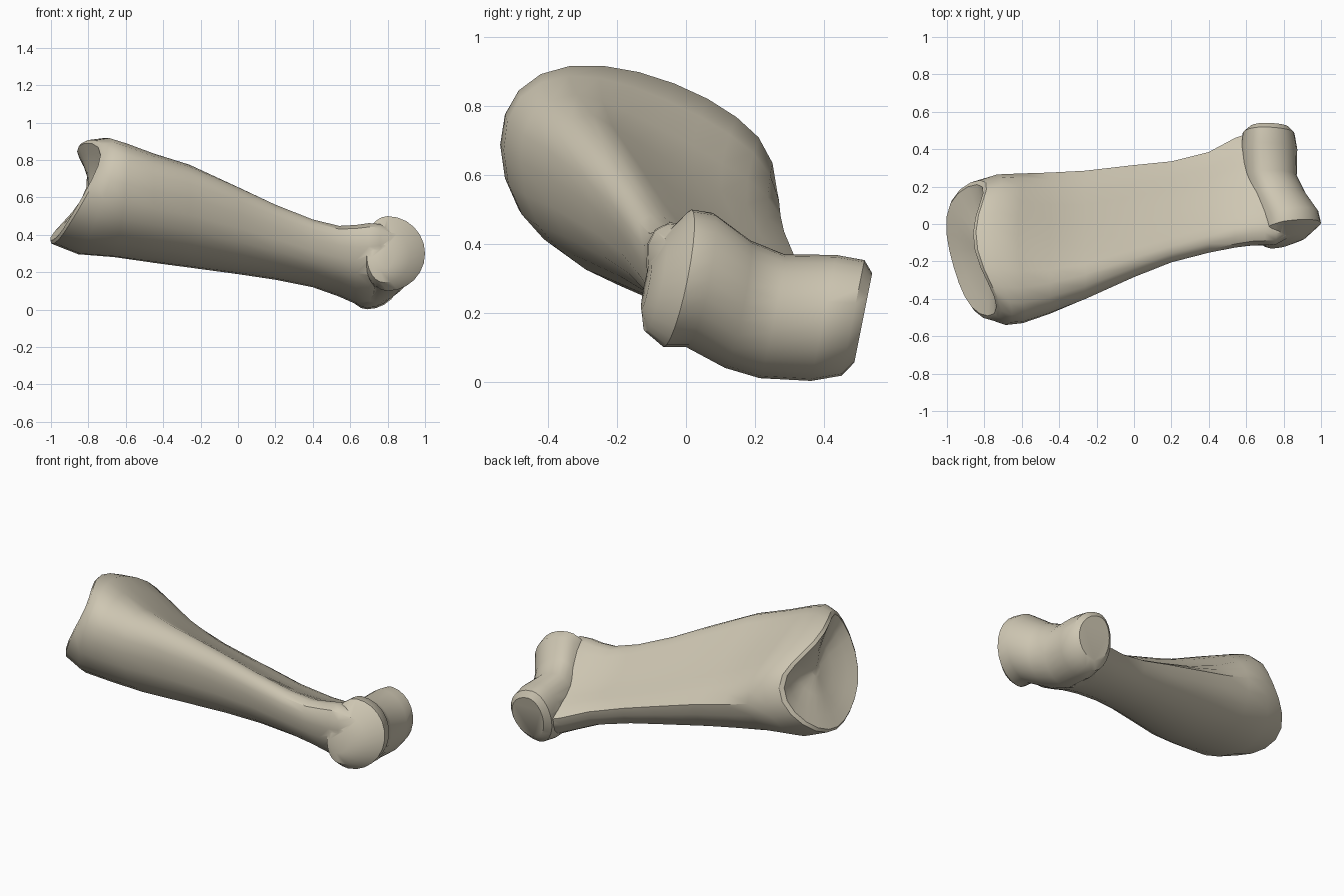
import bpy
import bmesh
from math import cos, sin, radians, tau
from mathutils import Vector

old = bpy.data.objects.get("Cube")
if old:
    bpy.data.objects.remove(old)

SIDES = 24
ANGLES = [tau * i / SIDES for i in range(SIDES)]

bone = bpy.data.materials.new("bone")
bone.use_nodes = True
bone.diffuse_color = (0.62, 0.57, 0.45, 1)
bone.node_tree.nodes["Principled BSDF"].inputs["Base Color"].default_value = bone.diffuse_color


def loft(name, rings):
    """Skin a list of closed rings and cap both ends."""
    bm = bmesh.new()
    loops = [[bm.verts.new(p) for p in ring] for ring in rings]
    for a, b in zip(loops, loops[1:]):
        for i in range(SIDES):
            j = (i + 1) % SIDES
            bm.faces.new((a[i], a[j], b[j], b[i]))
    for end in (loops[0], loops[-1]):
        bm.faces.new(end)
    bmesh.ops.recalc_face_normals(bm, faces=bm.faces)
    mesh = bpy.data.meshes.new(name)
    bm.to_mesh(mesh)
    bm.free()
    mesh.materials.append(bone)
    obj = bpy.data.objects.new(name, mesh)
    bpy.context.collection.objects.link(obj)
    return obj


def section(x, front, back, low, high, tilt, flat, slant=0, scale=1):
    """Oval across the shaft, leaning at its upper front ridge and
    flattened on its upper back side."""
    half = tau / 8 - radians(tilt) / 2
    n = Vector((cos(half), sin(half)))
    ring = []
    for t in ANGLES:
        phi = radians(tilt) * (0.45 + 0.55 * max(0, cos(t - radians(115))))
        p = Vector((cos(t), sin(t)))
        p -= n * max(0, p.dot(n) - cos(half)) * flat
        p *= scale
        y = (front + back) / 2 + (back - front) / 2 * p.x
        y -= 0.06 * flat * max(0, p.y)  # sharpen the ridge
        z = (low + high) / 2 + (high - low) / 2 * (p.y * cos(phi) + p.x * sin(phi))
        lean = (0.1 * cos(t - radians(115)) + 0.055 * cos(2 * t)
                + 0.025 * cos(3 * (t - radians(140))))
        ring.append((x + slant * scale * lean, y, z))
    return ring


# Shaft: hollow joint face first, then stations toward the narrow end
rim = (-0.53, 0.25, 0.34, 0.92, -22, 0)
base = (-0.54, 0.265, 0.295, 0.92, -22, 0)
rings = [section(x, *rim, 1.1, s) for x, s in
         ((-0.80, 0.1), (-0.81, 0.4), (-0.84, 0.7), (-0.865, 0.9), (-0.85, 0.96))]
rings += [
    section(-0.75, *base, 0.75),
    section(-0.62, -0.53, 0.27, 0.28, 0.89, -24, 0.2, 0.3),
    section(-0.45, -0.48, 0.275, 0.25, 0.835, -27, 0.5),
    section(-0.26, -0.40, 0.285, 0.225, 0.775, -30, 0.8),
    section(0.0, -0.28, 0.315, 0.19, 0.66, -33, 0.9),
    section(0.2, -0.20, 0.335, 0.16, 0.565, -35, 0.9),
    section(0.4, -0.15, 0.385, 0.12, 0.485, -36, 0.8),
    section(0.54, -0.125, 0.46, 0.07, 0.45, -38, 0.7),
    section(0.63, -0.115, 0.49, 0.03, 0.455, -38, 0.6),
    section(0.70, -0.115, 0.49, 0.01, 0.465, -38, 0.5),
    section(0.76, -0.11, 0.43, 0.04, 0.46, -38, 0.5),
    section(0.83, -0.07, 0.36, 0.12, 0.42, -38, 0.5),
]
shaft = loft("bone_shaft", rings)


def knuckle_ring(x, y, z, r, lean):
    """Leaning disc, shallower on the side that sinks into the shaft."""
    return [(x + r * cos(t) * (1 if cos(t) > 0 else 0.65),
             y + r * (lean * cos(t) + 0.2 * sin(t)),
             z + r * sin(t)) for t in ANGLES]


# Double knuckle: a curved spool with a groove between two rounded ends
knuckle = loft("knuckle", [knuckle_ring(*row) for row in (
    (0.76, -0.115, 0.28, 0.07, 0.1),
    (0.78, -0.09, 0.285, 0.14, 0.15),
    (0.80, -0.025, 0.30, 0.20, 0.15),
    (0.79, 0.04, 0.295, 0.195, 0.15),
    (0.73, 0.15, 0.225, 0.185, 0.1),
    (0.69, 0.25, 0.19, 0.18, 0.05),
    (0.69, 0.40, 0.185, 0.183, 0),
    (0.69, 0.485, 0.185, 0.168, 0),
    (0.70, 0.515, 0.185, 0.13, 0))])

# Fuse the two parts into one surface
union = shaft.modifiers.new("fuse", "BOOLEAN")
union.operation = "UNION"
union.solver = "EXACT"
union.object = knuckle
bpy.context.view_layer.objects.active = shaft
shaft.select_set(True)
bpy.ops.object.modifier_apply(modifier="fuse")
bpy.data.objects.remove(knuckle)
bpy.ops.object.shade_smooth_by_angle(angle=radians(35))
